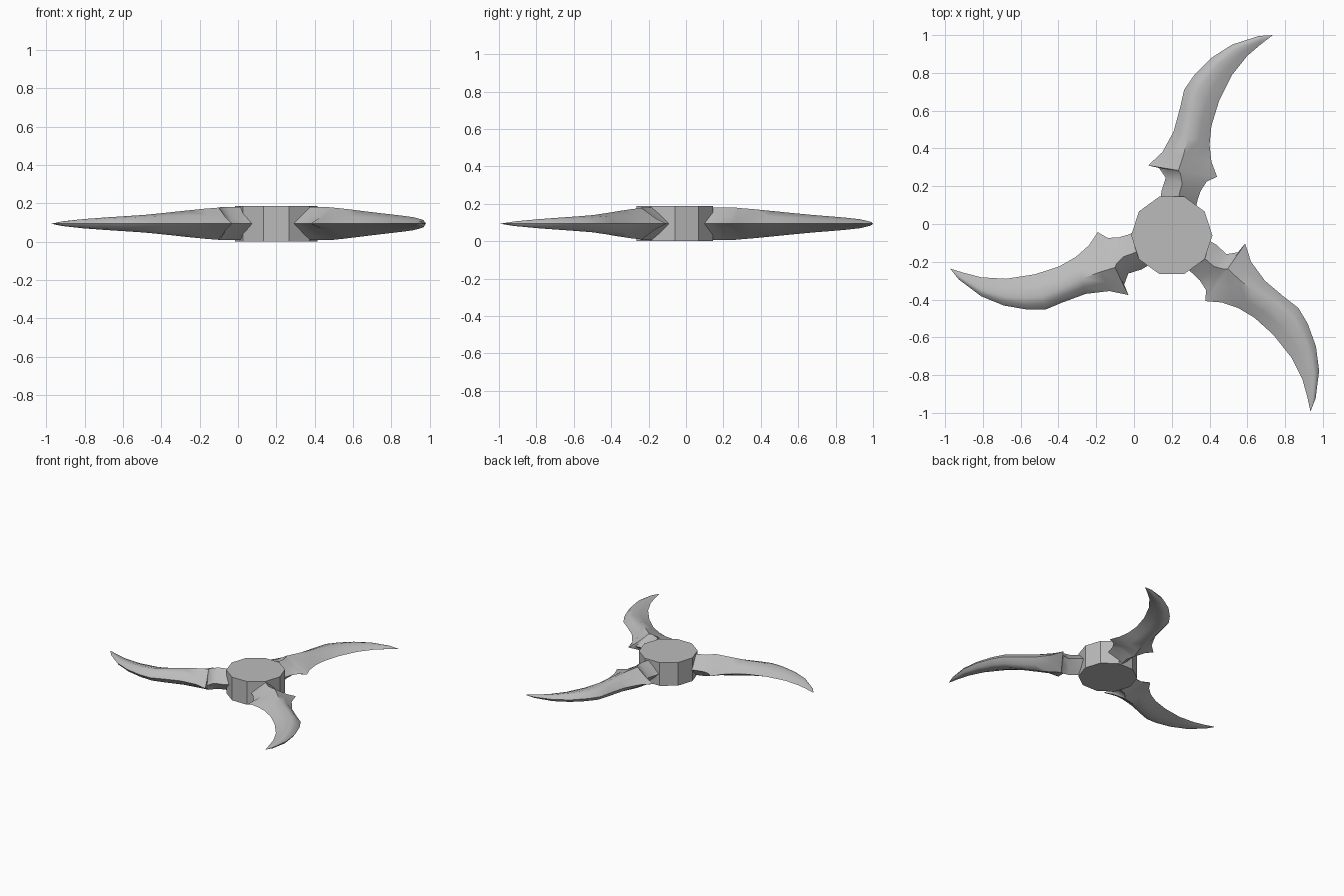
import bpy, bmesh, math
from mathutils import Matrix, Vector

if "Cube" in bpy.data.objects:
    bpy.data.objects.remove(bpy.data.objects["Cube"])

CENTRE = Vector((0.2, -0.06, 0))
HEIGHT = 0.187
MID = HEIGHT / 2

steel = bpy.data.materials.new("grey_steel")
steel.use_nodes = True
steel.diffuse_color = (0.5, 0.5, 0.5, 1)
steel.node_tree.nodes["Principled BSDF"].inputs["Base Color"].default_value = (0.5, 0.5, 0.5, 1)


def add_object(name, bm):
    bmesh.ops.recalc_face_normals(bm, faces=bm.faces[:])
    mesh = bpy.data.meshes.new(name)
    bm.to_mesh(mesh)
    bm.free()
    mesh.materials.append(steel)
    obj = bpy.data.objects.new(name, mesh)
    bpy.context.collection.objects.link(obj)
    return obj


# Ten-sided hub
bm = bmesh.new()
bmesh.ops.create_cone(bm, cap_ends=True, segments=10, radius1=0.215, radius2=0.215, depth=HEIGHT,
                      matrix=Matrix.Translation(CENTRE + Vector((0, 0, MID)))
                      @ Matrix.Rotation(math.radians(90), 4, "Z"))
add_object("hub", bm)

# Blade stations: back edge x, y, front edge x, y, half thickness, shoulder fullness
STATIONS = [
    (.14, .10, .32, .06, .086, .5),
    (.145, .174, .336, .125, .086, .5),
    (.168, .245, .353, .175, .086, .5),
    (.13, .30, .385, .225, .086, .4),
    (.075, .31, .44, .25, .084, .35),
    (.15, .38, .41, .33, .078, .5),
    (.21, .49, .40, .42, .068, .65),
    (.245, .62, .41, .52, .056, .75),
    (.265, .71, .45, .65, .046, .8),
    (.32, .79, .485, .72, .04, .8),
    (.41, .88, .52, .79, .033, .8),
    (.52, .95, .60, .89, .024, .8),
    (.66, .995, .67, .95, .012, .8),
    (.735, 1.0, .735, 1.0, 0, .8),
]


def blade_ring(bm, station, t):
    """Lens section with sharp edges and a ridge that moves to the back."""
    bx, by, fx, fy, half, full = station
    back, front = Vector((bx, by, MID)), Vector((fx, fy, MID))
    ridge = 0.5 - 0.2 * t
    upper = [(ridge * 0.45, full), (ridge, 1), ((1 + ridge) / 2, min(full, 0.6))]
    section = [(0, 0)] + upper + [(1, 0)] + [(u, -v) for u, v in reversed(upper)]
    return [bm.verts.new(back.lerp(front, u) + Vector((0, 0, v * half))) for u, v in section]


def make_blade(name, degrees):
    bm = bmesh.new()
    last = len(STATIONS) - 1
    rings = [blade_ring(bm, s, i / last) for i, s in enumerate(STATIONS)]
    for a, b in zip(rings, rings[1:]):
        for i in range(len(a)):
            j = (i + 1) % len(a)
            bm.faces.new((a[i], a[j], b[j], b[i]))
    bm.faces.new(rings[0])
    bmesh.ops.remove_doubles(bm, verts=bm.verts[:], dist=0.0005)
    bmesh.ops.rotate(bm, verts=bm.verts[:], cent=CENTRE,
                     matrix=Matrix.Rotation(math.radians(degrees), 3, "Z"))
    obj = add_object(name, bm)
    bpy.ops.object.select_all(action="DESELECT")
    obj.select_set(True)
    bpy.context.view_layer.objects.active = obj
    bpy.ops.object.shade_smooth_by_angle(angle=math.radians(50))


# Three curved blades, slightly unevenly spaced
for name, degrees in (("back_blade", 0), ("front_left_blade", -115), ("right_blade", 125.3)):
    make_blade(name, degrees)
